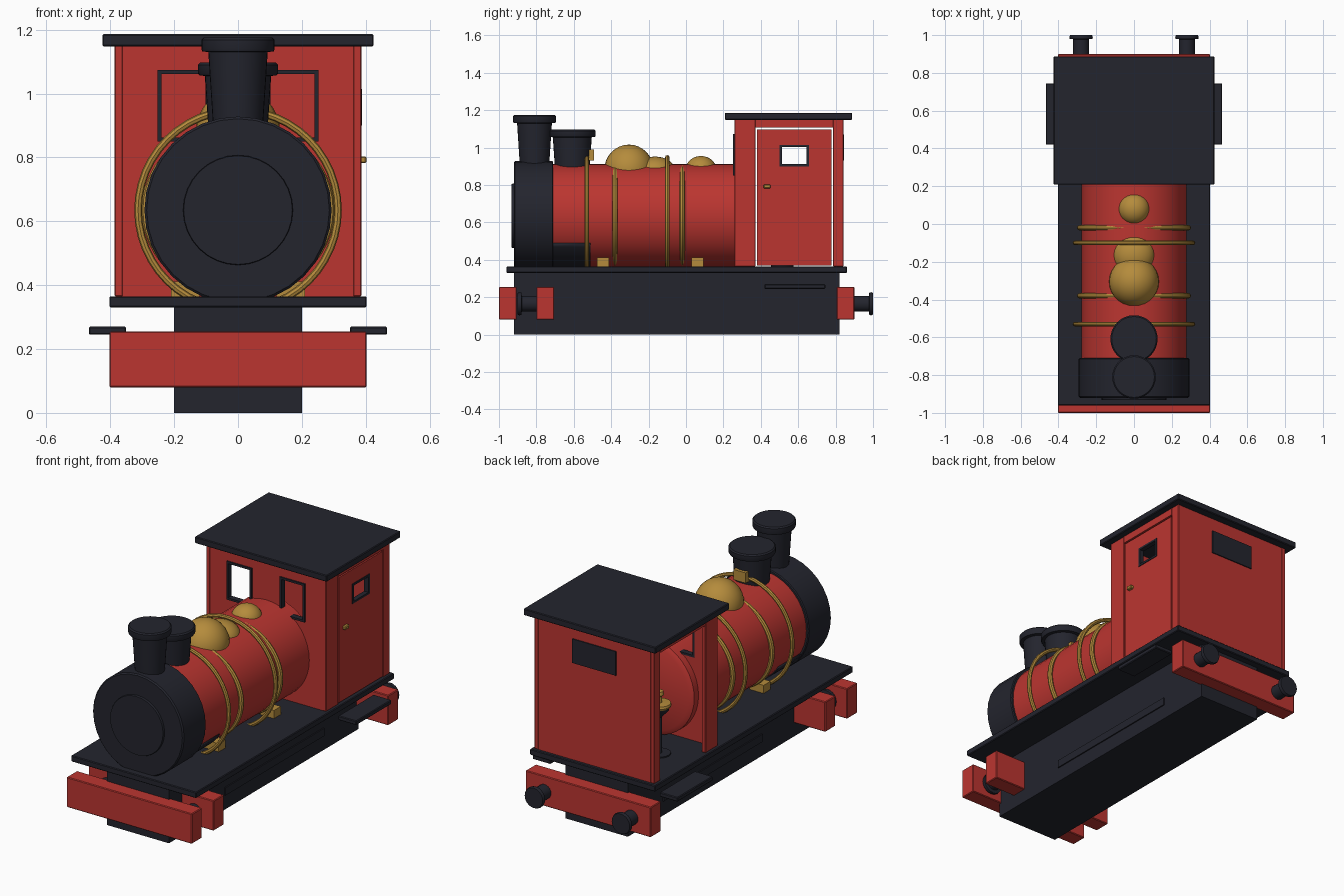
import bpy, bmesh, math
from mathutils import Matrix, Vector

if "Cube" in bpy.data.objects:
    bpy.data.objects.remove(bpy.data.objects["Cube"])


def mat(name, col):
    m = bpy.data.materials.new(name)
    m.diffuse_color = (*col, 1)
    m.use_nodes = True
    m.node_tree.nodes["Principled BSDF"].inputs["Base Color"].default_value = m.diffuse_color
    return m


RED = mat("red paint", (0.5, 0.036, 0.03))
BLACK = mat("blue black", (0.017, 0.018, 0.027))
GOLD = mat("brass", (0.46, 0.26, 0.045))
AXIS = 0.635  # boiler centre height


def finish(name, bm, m, smooth=False):
    bmesh.ops.recalc_face_normals(bm, faces=bm.faces)
    me = bpy.data.meshes.new(name)
    bm.to_mesh(me)
    bm.free()
    ob = bpy.data.objects.new(name, me)
    bpy.context.collection.objects.link(ob)
    me.materials.append(m)
    if smooth:
        bpy.ops.object.select_all(action='DESELECT')
        bpy.context.view_layer.objects.active = ob
        ob.select_set(True)
        bpy.ops.object.shade_smooth_by_angle(angle=math.radians(35))
    return ob


def box(name, x, y, z, m, bevel=0.0):
    bm = bmesh.new()
    c = [sum(r) / 2 for r in (x, y, z)]
    s = [r[1] - r[0] for r in (x, y, z)]
    bmesh.ops.create_cube(bm, size=1, matrix=Matrix.Translation(c) @ Matrix.Diagonal((*s, 1)))
    ob = finish(name, bm, m)
    if bevel:
        b = ob.modifiers.new("bevel", 'BEVEL')
        b.width = bevel
        b.segments = 1
    return ob


def lathe(name, profile, origin, m, along_y=False, seg=32):
    """Closed turned solid from (radius, distance) pairs."""
    bm = bmesh.new()
    rings = []
    for r, h in profile:
        ring = []
        for i in range(seg):
            a = math.tau * i / seg
            p = (r * math.cos(a), r * math.sin(a), h)
            if along_y:
                p = (p[0], h, p[1])
            ring.append(bm.verts.new(Vector(p) + Vector(origin)))
        rings.append(ring)
    for a, b in zip(rings, rings[1:]):
        for i in range(seg):
            j = (i + 1) % seg
            bm.faces.new((a[i], a[j], b[j], b[i]))
    bm.faces.new(rings[0])
    bm.faces.new(rings[-1])
    return finish(name, bm, m, True)


def hoop(name, y, rx, rz, minor):
    """Round brass hoop about the boiler."""
    bm = bmesh.new()
    n, k = 48, 8
    v = [[bm.verts.new(((rx + minor * math.cos(b)) * math.cos(a), y + minor * math.sin(b),
                        AXIS + (rz + minor * math.cos(b)) * math.sin(a)))
          for b in (math.tau * j / k for j in range(k))]
         for a in (math.tau * i / n for i in range(n))]
    for i in range(n):
        for j in range(k):
            i2, j2 = (i + 1) % n, (j + 1) % k
            bm.faces.new((v[i][j], v[i2][j], v[i2][j2], v[i][j2]))
    return finish(name, bm, GOLD, True)


def dome(name, y, z, r, h):
    bm = bmesh.new()
    bmesh.ops.create_uvsphere(bm, u_segments=28, v_segments=16, radius=1,
                              matrix=Matrix.Translation((0, y, z)) @ Matrix.Diagonal((r, r, h, 1)))
    return finish(name, bm, GOLD, True)


def frame(name, axis, at, u, z, w=0.012):
    """Black window surround in an xz plane (axis y) or a yz plane (axis x)."""
    for i, (a, b) in enumerate([((u[0], u[1]), (z[0], z[0] + w)), ((u[0], u[1]), (z[1] - w, z[1])),
                                ((u[0], u[0] + w), (z[0] + w, z[1] - w)),
                                ((u[1] - w, u[1]), (z[0] + w, z[1] - w))]):
        x, y = (a, at) if axis == 'y' else (at, a)
        box(f"{name}_{i}", x, y, b, BLACK)


# Chassis and footplate
box("chassis", (-.2, .2), (-.92, .82), (0, .33), BLACK)
box("footplate", (-.403, .403), (-.96, .86), (.33, .365), BLACK, .004)

# Buffer beams
for n, a, b in (("front_beam", -1, -.905), ("inner_front_beam", -.8, -.705), ("rear_beam", .805, .9)):
    box(n, (-.403, .403), (a, b), (.08, .255), RED, .004)

for s, side in ((1, "right"), (-1, "left")):
    # Buffers, steps and frame strips
    for end, y0 in (("rear", .9), ("front", -.8)):
        d = 1 if end == "rear" else -1
        lathe(f"{end}_buffer_{side}",
              [(.042, -.01 * d), (.042, .078 * d), (.06, .08 * d), (.062, .09 * d), (.058, .1 * d)],
              (s * .28, y0, .165), BLACK, True, 20)
    box(f"step_{side}", sorted((s * .35, s * .467)), (.42, .745), (.245, .27), BLACK, .004)
    box(f"frame_strip_{side}", sorted((s * .19, s * .207)), (-.41, .5), (.085, .13), BLACK)
    # Brass feet beside the boiler
    for y in (-.445, .062):
        box(f"boiler_foot_{side}", sorted((s * .12, s * .21)), (y - .032, y + .032), (.36, .412), GOLD)

# Boiler, smokebox and door
lathe("boiler", [(.277, -.72), (.277, .32), (.25, .335)], (0, 0, AXIS), RED, True, 40)
lathe("smokebox", [(.286, -.92), (.293, -.913), (.293, -.715), (.288, -.71)], (0, 0, AXIS), BLACK, True)
lathe("smokebox_door", [(.17, -.932), (.172, -.928), (.172, -.91)], (0, 0, AXIS), BLACK, True)

# Saddle hugging the underside of the boiler
saddle = lathe("saddle", [(.283, -.72), (.283, -.51)], (0, 0, AXIS), BLACK, True, 40)
bm = bmesh.new()
bm.from_mesh(saddle.data)
bmesh.ops.bisect_plane(bm, geom=bm.verts[:] + bm.edges[:] + bm.faces[:],
                       plane_co=(0, 0, .49), plane_no=(0, 0, 1), clear_outer=True)
bmesh.ops.holes_fill(bm, edges=[e for e in bm.edges if e.is_boundary])
bm.to_mesh(saddle.data)
bm.free()

# Chimneys
lathe("chimney", [(.075, .85), (.093, 1.13), (.112, 1.132), (.115, 1.14), (.115, 1.168), (.108, 1.175)],
      (0, -.81, 0), BLACK)
lathe("second_chimney", [(.09, .85), (.104, 1.055), (.121, 1.057), (.125, 1.063), (.125, 1.09), (.118, 1.097)],
      (0, -.608, 0), BLACK)

# Brass hoops, clasp and domes
for i, (y, rx, rz, t) in enumerate(((-.53, .313, .313, .012), (-.1, .313, .313, .012),
                                    (-.38, .288, .262, .014), (-.02, .288, .262, .014))):
    hoop(f"hoop_{i}", y, rx, rz, t)
box("hoop_clasp", (-.04, .04), (-.525, -.492), (.93, .99), GOLD)
dome("large_dome", -.305, .88, .132, .136)
dome("middle_dome", -.165, .87, .11, .082)
dome("rear_dome", .08, .88, .083, .075)

# Cab front wall around two windows
F = (.26, .28)
box("cab_front_lower", (-.365, .365), F, (.365, .855), RED)
box("cab_front_upper", (-.365, .365), F, (1.07, 1.15), RED)
box("cab_front_middle", (-.09, .09), F, (.855, 1.07), RED)
for s, side in ((1, "right"), (-1, "left")):
    box(f"cab_front_panel_{side}", sorted((s * .25, s * .365)), F, (.855, 1.07), RED)
    frame(f"front_window_frame_{side}", 'y', (.252, .284), sorted((s * .09, s * .252)), (.85, 1.073))
    # Cab corner posts and top rail
    X = sorted((s * .36, s * .386))
    box(f"cab_front_post_{side}", X, (.258, .372), (.365, 1.15), RED, .003)
    box(f"cab_rear_post_{side}", X, (.785, .842), (.365, 1.15), RED, .003)
    box(f"cab_top_rail_{side}", X, (.372, .785), (1.107, 1.15), RED)

# Cab back wall, rear window plate and roof
box("cab_back", (-.365, .365), (.82, .84), (.365, 1.15), RED)
box("rear_window", (-.14, .14), (.839, .846), (.93, 1.07), BLACK)
box("roof", (-.425, .425), (.208, .888), (1.148, 1.186), BLACK, .004)

# Right-hand door with window; the left doorway stays open
D = (.364, .384)
box("door_lower", D, (.379, .778), (.37, .902), RED)
box("door_upper", D, (.379, .778), (1.012, 1.098), RED)
box("door_front_stile", D, (.379, .505), (.902, 1.012), RED)
box("door_rear_stile", D, (.652, .778), (.902, 1.012), RED)
frame("door_window_frame", 'x', (.36, .388), (.5, .657), (.9, 1.015))
box("door_handle", (.38, .402), (.415, .452), (.782, .803), GOLD, .004)

# Brake stand in the cab
P = (-.19, .515, 0)
lathe("brake_base", [(.06, .36), (.06, .372)], P, BLACK, False, 20)
lathe("brake_column", [(.013, .37), (.013, .58), (.05, .62), (.055, .64)], P, BLACK, False, 20)
lathe("brake_wheel", [(.06, .64), (.064, .65), (.06, .662), (.014, .665), (.014, .7), (.024, .71), (.02, .73)],
      P, GOLD, False, 20)
